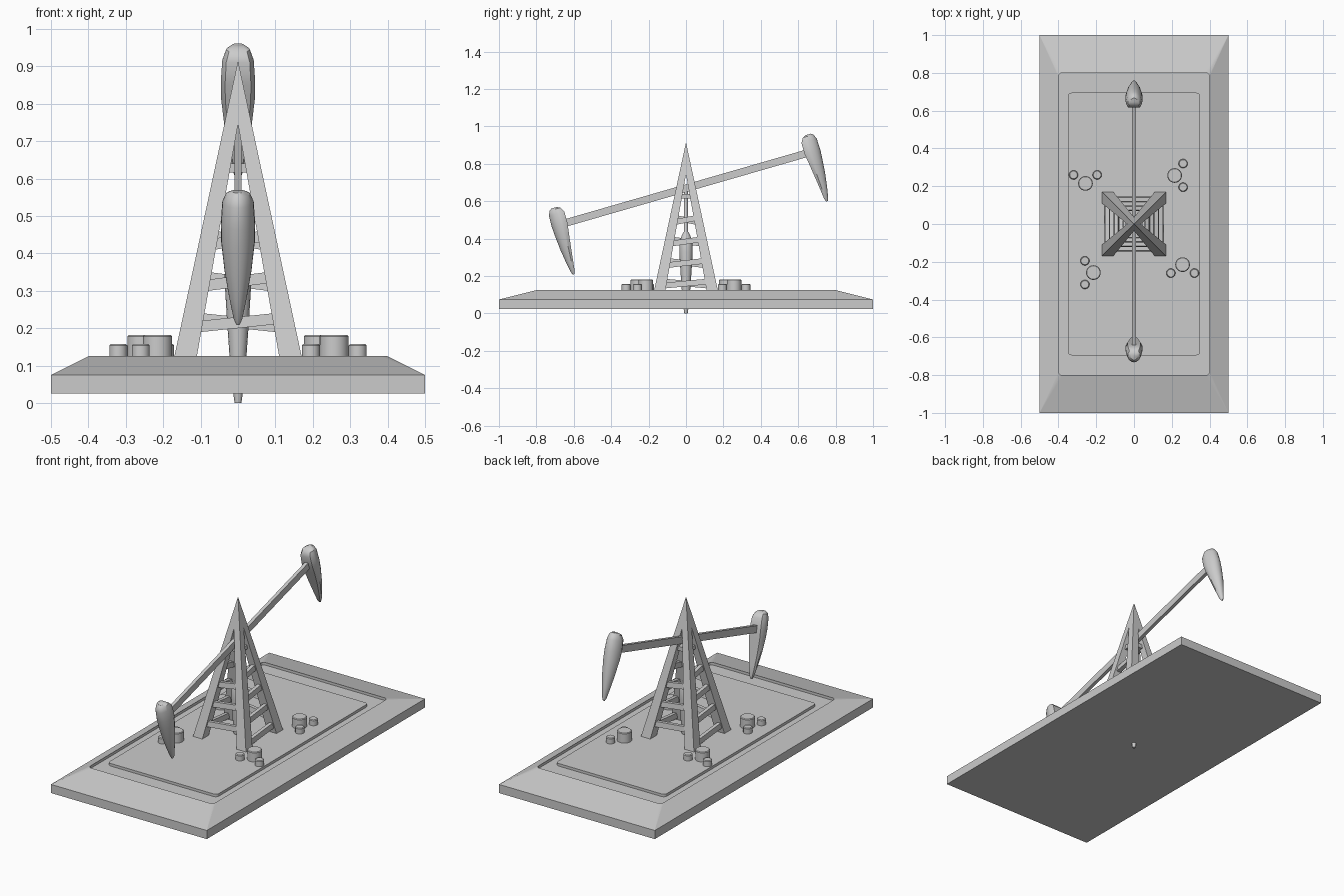
import bpy, bmesh, math
from mathutils import Matrix, Vector

if "Cube" in bpy.data.objects:
    bpy.data.objects.remove(bpy.data.objects["Cube"])


def finish(name, bm, smooth=False):
    bmesh.ops.remove_doubles(bm, verts=bm.verts, dist=1e-5)
    bmesh.ops.recalc_face_normals(bm, faces=bm.faces)
    me = bpy.data.meshes.new(name)
    bm.to_mesh(me)
    bm.free()
    ob = bpy.data.objects.new(name, me)
    bpy.context.collection.objects.link(ob)
    if smooth:
        bpy.ops.object.select_all(action='DESELECT')
        ob.select_set(True)
        bpy.context.view_layer.objects.active = ob
        bpy.ops.object.shade_smooth_by_angle(angle=math.radians(35))
    return ob


def loft(bm, rings):
    """Skin a list of equal-length rings and cap both ends."""
    vs = [[bm.verts.new(p) for p in r] for r in rings]
    n = len(vs[0])
    for a, b in zip(vs, vs[1:]):
        for i in range(n):
            j = (i + 1) % n
            bm.faces.new((a[i], a[j], b[j], b[i]))
    bm.faces.new(vs[0])
    bm.faces.new(vs[-1])


def rounded_rect(hx, hy, r, z, steps=5):
    pts = []
    for k, (sx, sy) in enumerate([(1, 1), (-1, 1), (-1, -1), (1, -1)]):
        for i in range(steps):
            a = math.pi / 2 * (k + i / (steps - 1))
            pts.append((sx * (hx - r) + r * math.cos(a),
                        sy * (hy - r) + r * math.sin(a), z))
    return pts


def lathe(bm, profile, cx=0, cy=0, n=24):
    loft(bm, [[(cx + r * math.cos(2 * math.pi * i / n),
                cy + r * math.sin(2 * math.pi * i / n), z) for i in range(n)]
              for r, z in profile])


def quarter_turns():
    return [Matrix.Rotation(k * math.pi / 2, 4, 'Z') for k in range(4)]


# Sloped base with a shallow groove around the raised plate
bm = bmesh.new()
loft(bm, [rounded_rect(*s) for s in [
    (.5, 1, 0, .025), (.5, 1, 0, .075), (.4, .8, .02, .125),
    (.4, .8, .02, .11), (.35, .695, .02, .11), (.35, .695, .02, .125)]])
finish("base", bm)

# Derrick: four tapering corner legs that meet in a pointed cap
Z0, ZI, ZA = .125, .745, .915
OUT, INN = .17, .11


def outer(z):
    return OUT * (ZA - z) / (ZA - Z0)


def inner(z):
    return INN * (ZI - z) / (ZI - Z0)


def leg_ring(z):
    o, i = outer(z), inner(z)
    return [(o, o, z), (i, o, z), (i, i, z), (o, i, z)]


for k, rot in enumerate(quarter_turns()):
    bm = bmesh.new()
    loft(bm, [[rot @ Vector(p) for p in leg_ring(z)] for z in (Z0, ZI)])
    finish(f"derrick_leg_{k + 1}", bm)

bm = bmesh.new()
w = outer(ZI)
base = [bm.verts.new((x * w, y * w, ZI)) for x, y in [(1, 1), (-1, 1), (-1, -1), (1, -1)]]
tip = bm.verts.new((0, 0, ZA))
bm.faces.new(base)
for i in range(4):
    bm.faces.new((base[i], base[(i + 1) % 4], tip))
finish("derrick_cap", bm)

# Slanted rungs, staggered between the front/back and the two sides
for k, rot in enumerate(quarter_turns()):
    levels = (.215, .325, .435) if k % 2 == 0 else (.16, .27, .385, .5)
    bm = bmesh.new()
    for z in levels:
        half, y = inner(z) + .012, -outer(z) + .018
        rings = []
        for s in (-1, 1):
            zc = z + s * .011
            rings.append([rot @ Vector((s * half, y + dy, zc + dz)) for dy, dz in
                          [(-.012, -.015), (.016, -.015), (.012, .015), (-.008, .015)]])
        loft(bm, rings)
    finish(f"rungs_{k + 1}", bm)

# Bearing plate and the central rod with its tapered drill
bm = bmesh.new()
loft(bm, [rounded_rect(.045, .045, .005, z) for z in (.616, .64)])
finish("bearing_plate", bm)
bm = bmesh.new()
lathe(bm, [(.009, 0), (.013, .028), (.023, .13), (.03, .23), (.036, .33),
           (.034, .38), (.022, .42), (.01, .44), (.01, .66)], n=16)
finish("drill_rod", bm, True)

# Walking beam, tilted about the derrick
tilt = Matrix.Translation((0, 0, .67)) @ Matrix.Rotation(math.radians(16.1), 4, 'X')
bm = bmesh.new()
loft(bm, [[(x * .01, y, z * .02) for x, z in [(-1, -1), (1, -1), (1, 1), (-1, 1)]]
          for y in (-.685, .685)])
bm.transform(tilt)
finish("walking_beam", bm)

# Long rounded heads, mirrored at the beam ends: height, inner y, outer y, half width
SECTIONS = [(.095, .692, .722, .018), (.086, .675, .735, .032), (.06, .66, .745, .042),
            (0, .66, .747, .046), (-.05, .667, .744, .045), (-.13, .678, .737, .036),
            (-.2, .687, .727, .024), (-.26, .694, .716, .012), (-.276, .70, .71, .005)]
for side, name in ((-1, "front_head"), (1, "back_head")):
    rings = []
    for v, a, b, hw in SECTIONS:
        ring = [(.75 * hw, side * a, v)]
        for i in range(13):
            t = math.pi * i / 12
            ring.append((hw * math.cos(t), side * (a + (b - a) * (.25 + .75 * math.sin(t))), v))
        ring.append((-.75 * hw, side * a, v))
        rings.append(ring)
    bm = bmesh.new()
    loft(bm, rings)
    bm.transform(tilt)
    finish(name, bm, True)

# Clusters of one large and two small tanks, repeated by quarter turns
for k, rot in enumerate(quarter_turns()):
    bm = bmesh.new()
    for x, y, r, top in [(-.257, .215, .039, .182), (-.32, .26, .024, .158), (-.195, .26, .024, .158)]:
        p = rot @ Vector((x, y, 0))
        lathe(bm, [(r, .122), (r, top - .004), (r - .004, top)], p.x, p.y)
    finish(f"tanks_{k + 1}", bm, True)
